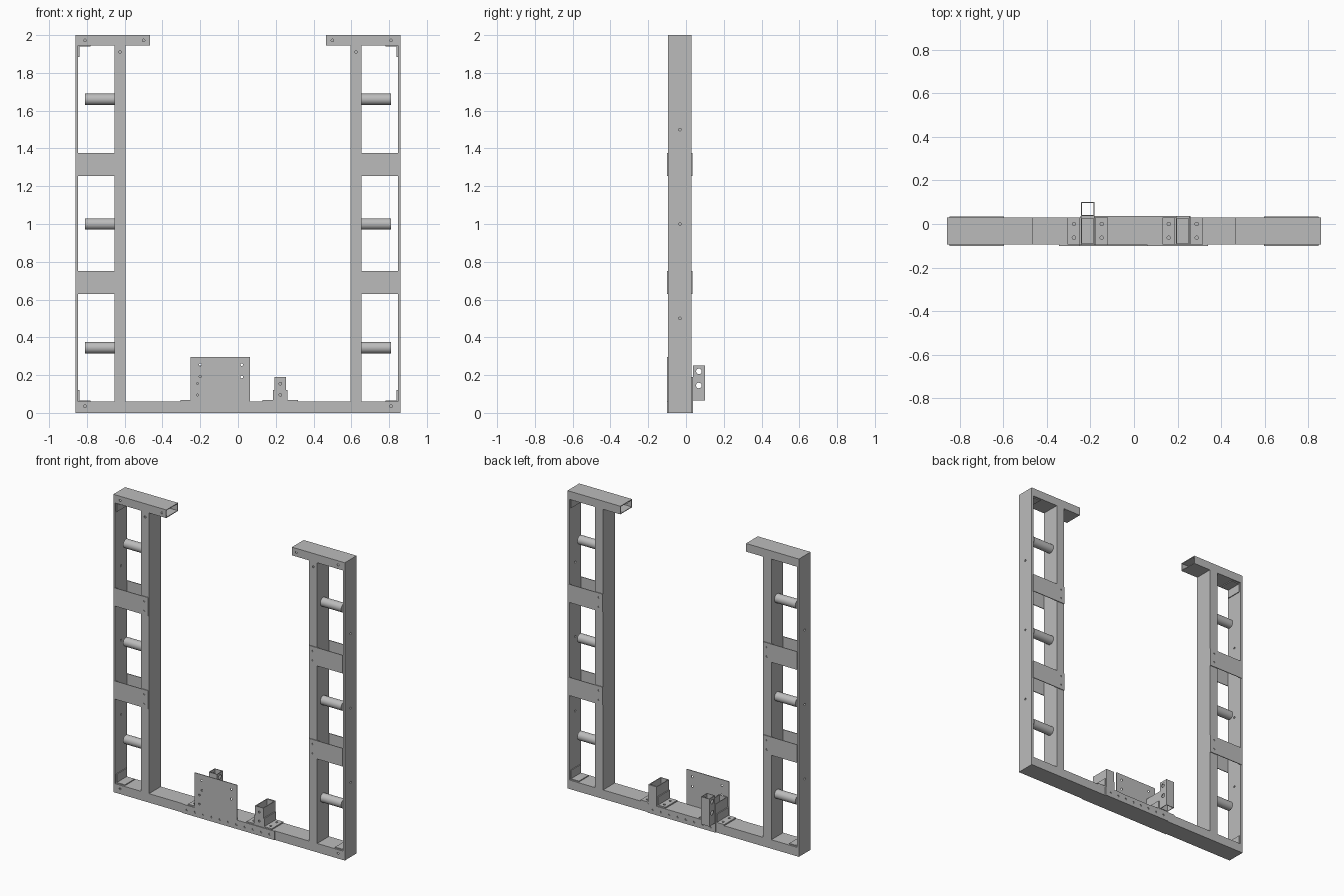
import bpy, bmesh, math
from mathutils import Matrix, Vector

if "Cube" in bpy.data.objects:
    bpy.data.objects.remove(bpy.data.objects["Cube"])

steel = bpy.data.materials.new("grey_steel")
steel.diffuse_color = (0.5, 0.5, 0.5, 1)
steel.use_nodes = True
steel.node_tree.nodes["Principled BSDF"].inputs["Base Color"].default_value = steel.diffuse_color


def finish(name, bm):
    bmesh.ops.recalc_face_normals(bm, faces=bm.faces)
    me = bpy.data.meshes.new(name)
    bm.to_mesh(me)
    bm.free()
    me.materials.append(steel)
    ob = bpy.data.objects.new(name, me)
    bpy.context.collection.objects.link(ob)
    return ob


def prism(name, pts, y0, y1):
    """Extrude an x/z outline along y."""
    bm = bmesh.new()
    face = bm.faces.new([bm.verts.new((x, y0, z)) for x, z in pts])
    ext = bmesh.ops.extrude_face_region(bm, geom=[face])
    moved = [v for v in ext["geom"] if isinstance(v, bmesh.types.BMVert)]
    bmesh.ops.translate(bm, verts=moved, vec=(0, y1 - y0, 0))
    return finish(name, bm)


def box(name, x0, x1, y0, y1, z0, z1):
    return prism(name, [(x0, z0), (x1, z0), (x1, z1), (x0, z1)], y0, y1)


def tube(name, x0, x1, y0, y1, z0, z1, axis, t=0.005):
    """Rectangular tube, open at both ends along the axis."""
    lo, hi = (min(x0, x1), y0, z0), (max(x0, x1), y1, z1)
    a, b = [i for i in range(3) if i != axis]
    bm = bmesh.new()
    rings = []
    for end, inset in ((lo, 0), (hi, 0), (hi, t), (lo, t)):
        ring = []
        for u, v in ((0, 0), (1, 0), (1, 1), (0, 1)):
            co = [0, 0, 0]
            co[axis] = end[axis]
            co[a] = hi[a] - inset if u else lo[a] + inset
            co[b] = hi[b] - inset if v else lo[b] + inset
            ring.append(bm.verts.new(co))
        rings.append(ring)
    for k in range(4):
        r, q = rings[k], rings[(k + 1) % 4]
        for i in range(4):
            j = (i + 1) % 4
            bm.faces.new((r[i], r[j], q[j], q[i]))
    return finish(name, bm)


def cylinders(name, axis, points, r, depth, seg):
    rot = Matrix.Rotation(math.pi / 2, 4, "XYZ"[1 - axis]) if axis < 2 else Matrix()
    bm = bmesh.new()
    for p in points:
        bmesh.ops.create_cone(bm, cap_ends=True, segments=seg, radius1=r, radius2=r,
                              depth=depth, matrix=Matrix.Translation(Vector(p)) @ rot)
    return finish(name, bm)


def drill(ob, axis, points, r=0.007, depth=0.03):
    """Cut round bolt holes through a part."""
    cutter = cylinders("hole_cutter", axis, points, r, depth, 12)
    cutter.hide_render = True
    mod = ob.modifiers.new("holes", "BOOLEAN")
    mod.operation, mod.solver, mod.object = "DIFFERENCE", "EXACT", cutter
    dg = bpy.context.evaluated_depsgraph_get()
    me = bpy.data.meshes.new_from_object(ob.evaluated_get(dg))
    ob.modifiers.clear()
    ob.data = me
    bpy.data.objects.remove(cutter)


F, B = -0.095, 0.03          # front and back of the frame
MID = (F + B) / 2

# bottom beam
beam = tube("bottom_beam", -0.846, 0.846, F, B, 0, 0.06, 0)
drill(beam, 1, [(s * 0.81, F, 0.035) for s in (-1, 1)])

for s, side in ((-1, "left"), (1, "right")):
    # outer side plate
    post = box(side + "_outer_plate", s * 0.846, s * 0.86, F, B, 0, 2)
    drill(post, 0, [(s * 0.853, MID, z) for z in (0.5, 1.0, 1.5)])
    # inner upright and top arm
    up = tube(side + "_inner_post", s * 0.595, s * 0.655, F, B, 0.06, 1.945, 2)
    drill(up, 1, [(s * 0.625, F, 1.91)])
    arm = tube(side + "_top_arm", s * 0.467, s * 0.846, F, B, 1.945, 2, 0)
    drill(arm, 1, [(s * x, F, 1.972) for x in (0.5, 0.81)])
    # cross plates, front and back
    for n, z in enumerate((0.63, 1.255)):
        for part, y0, y1 in (("front", F - 0.005, F), ("back", B, B + 0.005)):
            cp = box(f"{side}_{part}_cross_plate_{n + 1}", s * 0.597, s * 0.848,
                     y0, y1, z, z + 0.122)
            drill(cp, 1, [(s * 0.625, y0, z + h) for h in (0.03, 0.092)], 0.006)
    # round pegs
    for n, z in enumerate((0.345, 1.0, 1.66)):
        peg = cylinders(f"{side}_peg_{n + 1}", 0, [(s * 0.7325, MID, z)], 0.03, 0.155, 32)
        for p in peg.data.polygons:
            p.use_smooth = len(p.vertices) == 4
    # corner angle brackets
    for nm, z, d in (("bottom", 0.06, 1), ("top", 1.945, -1)):
        x, t = 0.846, 0.006
        prism(f"{side}_{nm}_corner_bracket",
              [(s * x, z), (s * (x - 0.065), z), (s * (x - 0.065), z + d * t),
               (s * (x - t), z + d * t), (s * (x - t), z + d * 0.062),
               (s * x, z + d * 0.062)], F + 0.01, B - 0.01)

# front plate with tall panel
fp = prism("front_plate", [(-0.345, 0), (0.34, 0), (0.34, 0.06), (0.063, 0.06),
                           (0.063, 0.295), (-0.252, 0.295), (-0.252, 0.06),
                           (-0.345, 0.06)], F - 0.005, F)
drill(fp, 1, [(x, F, z) for x, z in ((-0.2, 0.255), (0.02, 0.255), (-0.2, 0.19),
                                     (0.02, 0.19), (-0.217, 0.155), (-0.217, 0.095))]
      + [(-0.31 + 0.0615 * i, F, 0.03) for i in range(11)])

# back strip
bs = box("back_strip", -0.245, 0.26, B, B + 0.006, 0, 0.06)
drill(bs, 1, [(-0.21 + 0.0615 * i, B, 0.03) for i in range(8)])

# upright sockets with angle brackets
for nm, c in (("left", -0.212), ("right", 0.224)):
    so = tube(nm + "_socket", c - 0.031, c + 0.031, F, B, 0.06, 0.19, 2)
    drill(so, 1, [(c, F, 0.155), (c, F, 0.095)])
    box(nm + "_socket_back_tab", c - 0.031, c + 0.031, B, B + 0.006, 0.06, 0.19)
    for s in (-1, 1):
        x, t = c + s * 0.031, s * 0.007
        an = prism(f"{nm}_socket_angle_{'a' if s < 0 else 'b'}",
                   [(x, 0.06), (x + s * 0.062, 0.06), (x + s * 0.062, 0.068),
                    (x + t, 0.068), (x + t, 0.122), (x, 0.122)], F, B)
        drill(an, 2, [(x + s * 0.033, y, 0.064) for y in (-0.063, 0.0)], 0.008)

# rear square tube
rt = tube("rear_tube", -0.243, -0.181, 0.037, 0.1, 0.065, 0.25, 2, 0.004)
drill(rt, 0, [(-0.212, 0.068, z) for z in (0.145, 0.22)], 0.015, 0.1)
